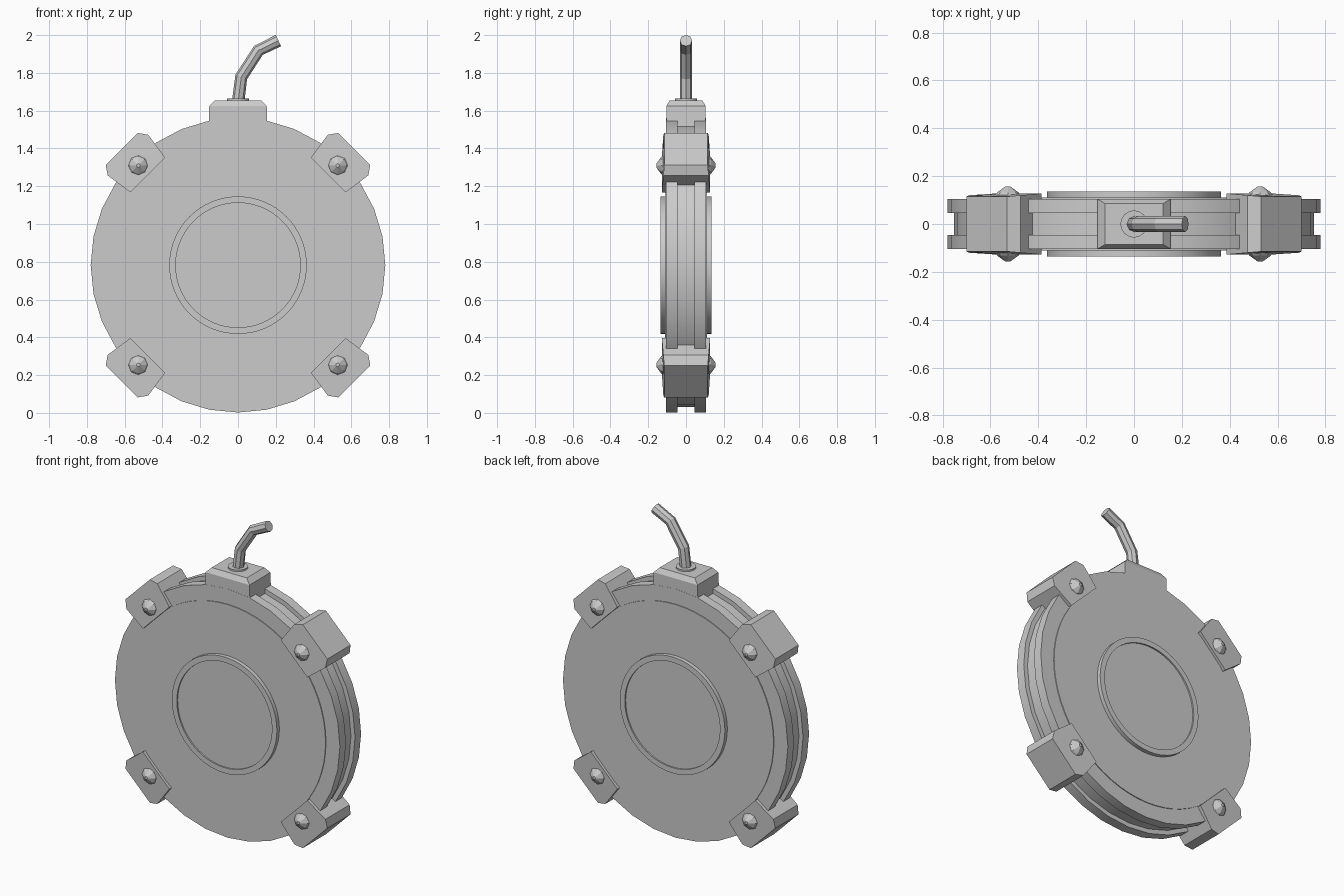
import bpy, bmesh, math
from mathutils import Vector, Matrix

if "Cube" in bpy.data.objects:
    bpy.data.objects.remove(bpy.data.objects["Cube"])

CZ = 0.782  # height of the disc axis


def make_object(name, bm, smooth=None):
    bmesh.ops.recalc_face_normals(bm, faces=bm.faces)
    me = bpy.data.meshes.new(name)
    bm.to_mesh(me)
    bm.free()
    ob = bpy.data.objects.new(name, me)
    bpy.context.collection.objects.link(ob)
    if smooth:
        bpy.ops.object.select_all(action='DESELECT')
        ob.select_set(True)
        bpy.context.view_layer.objects.active = ob
        bpy.ops.object.shade_smooth_by_angle(angle=math.radians(smooth))
    return ob


def lathe(name, profile, steps):
    """Revolve (radius, y) points about the disc axis."""
    bm = bmesh.new()
    vs = [bm.verts.new((0, y, CZ + r)) for r, y in profile]
    edges = [bm.edges.new(p) for p in zip(vs, vs[1:])]
    bmesh.ops.spin(bm, geom=vs + edges, cent=(0, 0, CZ), axis=(0, 1, 0),
                   angle=math.tau, steps=steps, use_merge=True)
    bmesh.ops.remove_doubles(bm, verts=bm.verts, dist=1e-5)
    return make_object(name, bm, 20)


def loft(bm, rings):
    """Skin a list of equal-sized vertex rings and cap both ends."""
    rings = [[bm.verts.new(p) for p in ring] for ring in rings]
    for a, b in zip(rings, rings[1:]):
        for i in range(len(a)):
            j = (i + 1) % len(a)
            bm.faces.new((a[i], a[j], b[j], b[i]))
    bm.faces.new(rings[0])
    bm.faces.new(rings[-1])


# Main body: two rims with a groove between them
lathe("grooved_body", [(0, -0.105), (0.78, -0.105), (0.78, -0.045), (0.752, -0.045),
                       (0.752, 0.045), (0.78, 0.045), (0.78, 0.105), (0, 0.105)], 32)

# Raised face plate and centre ring on both faces
for side, s in (("front", -1), ("back", 1)):
    lathe(side + "_face_plate", [(0.684, s * 0.09), (0.684, s * 0.11), (0, s * 0.11)], 64)
    lathe(side + "_centre_ring", [(0.364, s * 0.10), (0.364, s * 0.135), (0.33, s * 0.135),
                                  (0.33, s * 0.126), (0, s * 0.126)], 64)

# Four corner clamps, each with a pointed bolt on both faces
outline = [(0.676, 0.13, 0.128), (0.824, 0.152, 0.120), (0.87, 0.12, 0.115)]
outline += [(u, -t, y) for u, t, y in reversed(outline)]
for k in range(4):
    a = math.radians(45 + 90 * k)
    ca, sa = math.cos(a), math.sin(a)

    def place(u, t, y):
        return Vector((u * ca - t * sa, y, CZ + u * sa + t * ca))

    bm = bmesh.new()
    loft(bm, [[place(u, t, s * y) for u, t, y in outline] for s in (-1, 1)])
    make_object(f"clamp_{k + 1}", bm)

    for side, s in (("front", -1), ("back", 1)):
        bm = bmesh.new()
        rings = []
        for r, y in ((0.058, 0.115), (0.045, 0.132), (0.01, 0.157)):
            rings.append([place(0.746 + r * math.cos(i * math.tau / 8),
                                r * math.sin(i * math.tau / 8), s * y) for i in range(8)])
        loft(bm, rings)
        make_object(f"{side}_bolt_{k + 1}", bm)

# Fuse housing with chamfered top
bm = bmesh.new()
loft(bm, [[(sx * x, sy * y, z) for sx, sy in ((-1, -1), (1, -1), (1, 1), (-1, 1))]
          for x, y, z in ((0.157, 0.104, 1.48), (0.152, 0.104, 1.625), (0.122, 0.086, 1.655))])
make_object("fuse_housing", bm)

# Thin collar around the fuse
bm = bmesh.new()
bmesh.ops.create_cone(bm, cap_ends=True, segments=16, radius1=0.057, radius2=0.057, depth=0.02,
                      matrix=Matrix.Translation((0, 0, 1.655)))
make_object("fuse_collar", bm, 30)

# Bent fuse: eight-sided section swept along a short path
path = [(0, 1.64), (0.017, 1.778), (0.108, 1.919), (0.214, 1.971)]
pts = [Vector((x, 0, z)) for x, z in path]
rings = []
for i, p in enumerate(pts):
    d = (pts[min(i + 1, 3)] - pts[max(i - 1, 0)]).normalized()
    side = Vector((d.z, 0, -d.x))
    rings.append([p + 0.033 * (math.cos(b) * side + math.sin(b) * Vector((0, 1, 0)))
                  for b in (j * math.tau / 8 for j in range(8))])
bm = bmesh.new()
loft(bm, rings)
make_object("fuse", bm)
